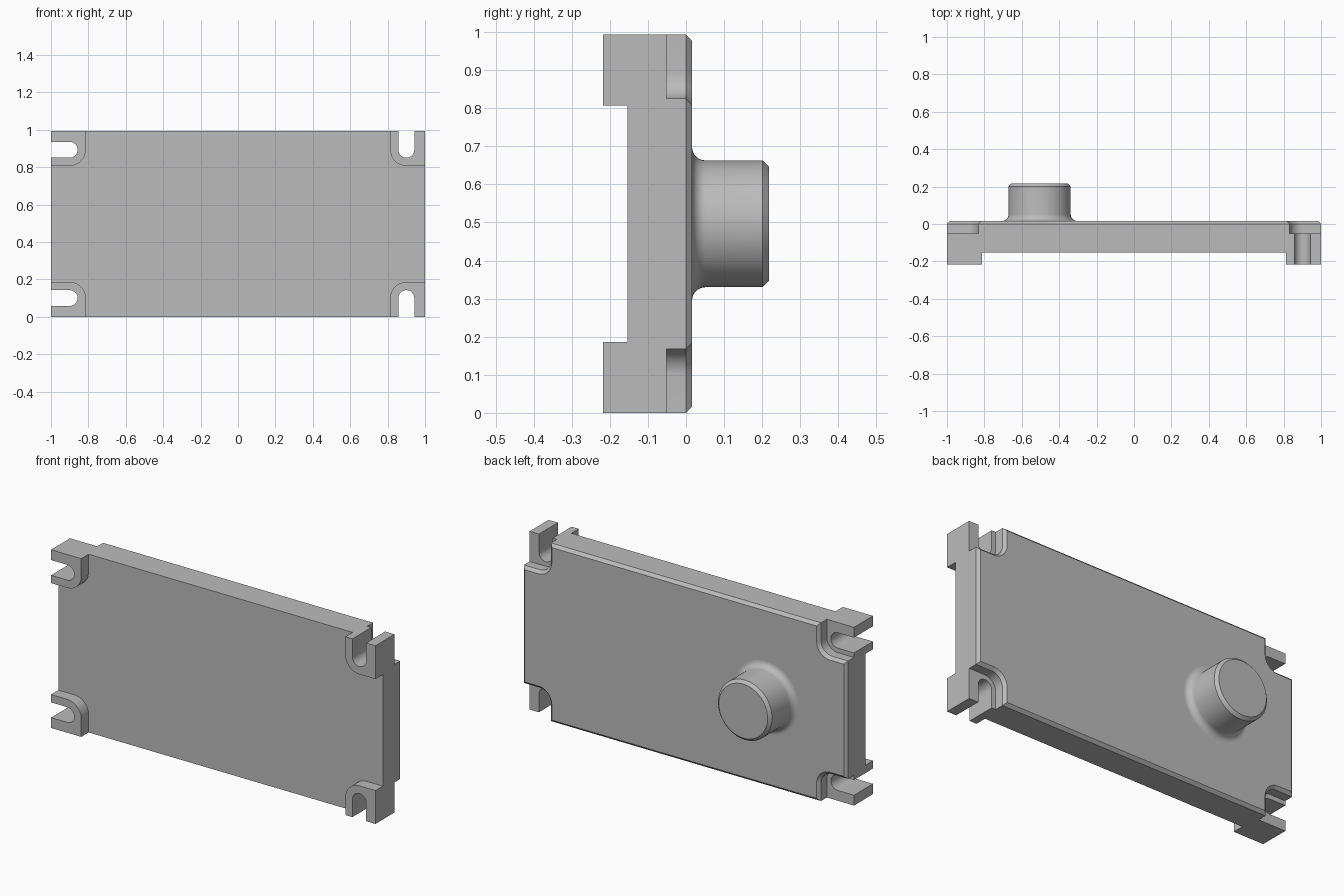
import bpy, bmesh, math

if "Cube" in bpy.data.objects:
    bpy.data.objects.remove(bpy.data.objects["Cube"])

HALF_W, HALF_H = 1.0, 0.4965          # plate half width and half height
CX, CZ = 0.9, 0.3965                  # centre of each slot's round end
Y_LUG, Y_FRONT, Y_POCKET, Y_BEVEL, Y_BACK, Y_TOP = -0.2175, -0.153, -0.051, 0.0, 0.016, 0.2175

grey = bpy.data.materials.new("grey metal")
grey.diffuse_color = (0.5, 0.5, 0.5, 1)
grey.use_nodes = True
grey.node_tree.nodes["Principled BSDF"].inputs["Base Color"].default_value = grey.diffuse_color


def loft(name, rings):
    """Solid through equal-length rings, each ring = (y, [(x, z), ...])."""
    bm = bmesh.new()
    loops = [[bm.verts.new((x, y, z + HALF_H)) for x, z in pts] for y, pts in rings]
    n = len(loops[0])
    for a, b in zip(loops, loops[1:]):
        for i in range(n):
            j = (i + 1) % n
            bm.faces.new((a[i], a[j], b[j], b[i]))
    bm.faces.new(loops[0])
    bm.faces.new(loops[-1])
    bmesh.ops.recalc_face_normals(bm, faces=bm.faces)
    mesh = bpy.data.meshes.new(name)
    bm.to_mesh(mesh)
    bm.free()
    mesh.materials.append(grey)
    ob = bpy.data.objects.new(name, mesh)
    bpy.context.collection.objects.link(ob)
    return ob


def arc(r, start, end, steps):
    angles = [math.radians(start + (end - start) * i / steps) for i in range(steps + 1)]
    return [(r * math.cos(a), r * math.sin(a)) for a in angles]


def plate_outline(inset):
    """Rectangle with a rounded pocket taken out of every corner."""
    r = 0.068 + inset
    corner = [(HALF_W - inset, CZ - r)]
    corner += [(CX + u, CZ + v) for u, v in arc(r, -90, -180, 12)]
    corner += [(CX - r, HALF_H - inset)]
    pts = []
    for sx, sz in ((1, 1), (-1, 1), (-1, -1), (1, -1)):
        part = [(sx * x, sz * z) for x, z in corner]
        pts += part if sx * sz > 0 else part[::-1]
    return pts


def lug_outline(sx, sz):
    """Corner lug with an open slot: upright on the right, sideways on the left."""
    e, s = 0.1, 0.0425
    e_top = HALF_H - CZ
    pts = [(e, e_top), (e, -0.086)] + arc(0.086, -90, -180, 12) + [(-0.086, e_top), (-s, e_top)]
    pts += arc(s, 180, 360, 20) + [(s, e_top)]
    if sx < 0:
        pts = [(v, u) for u, v in pts]
    return [(sx * (CX + u), sz * (CZ + v)) for u, v in pts]


def smooth(ob):
    bpy.ops.object.select_all(action='DESELECT')
    ob.select_set(True)
    bpy.context.view_layer.objects.active = ob
    bpy.ops.object.shade_smooth_by_angle(angle=math.radians(30))


# plate with chamfered back edge
plate = loft("mounting_plate", [(Y_FRONT, plate_outline(0)), (Y_BEVEL, plate_outline(0)),
                                (Y_BACK, plate_outline(0.016))])

# four slotted lugs, merged into the plate
bpy.context.view_layer.objects.active = plate
for sx in (-1, 1):
    for sz in (-1, 1):
        outline = lug_outline(sx, sz)
        lug = loft("corner_lug", [(Y_LUG, outline), (Y_POCKET, outline)])
        mod = plate.modifiers.new("join_lug", 'BOOLEAN')
        mod.operation, mod.solver, mod.object = 'UNION', 'EXACT', lug
        bpy.ops.object.modifier_apply(modifier=mod.name)
        bpy.data.objects.remove(lug)
smooth(plate)

# round boss on the back: filleted foot, chamfered rim
R, FILLET, RIM = 0.1665, 0.035, 0.016
profile = [(R + FILLET, Y_BACK - 0.01)]
profile += [(R + FILLET + u, Y_BACK + FILLET + v) for u, v in arc(FILLET, -90, -180, 8)]
profile += [(R, Y_TOP - RIM), (R - RIM, Y_TOP)]
boss = loft("round_boss", [(y, [(x - 0.505, z) for x, z in arc(r, 0, 360, 64)[:-1]])
                           for r, y in profile])
smooth(boss)
